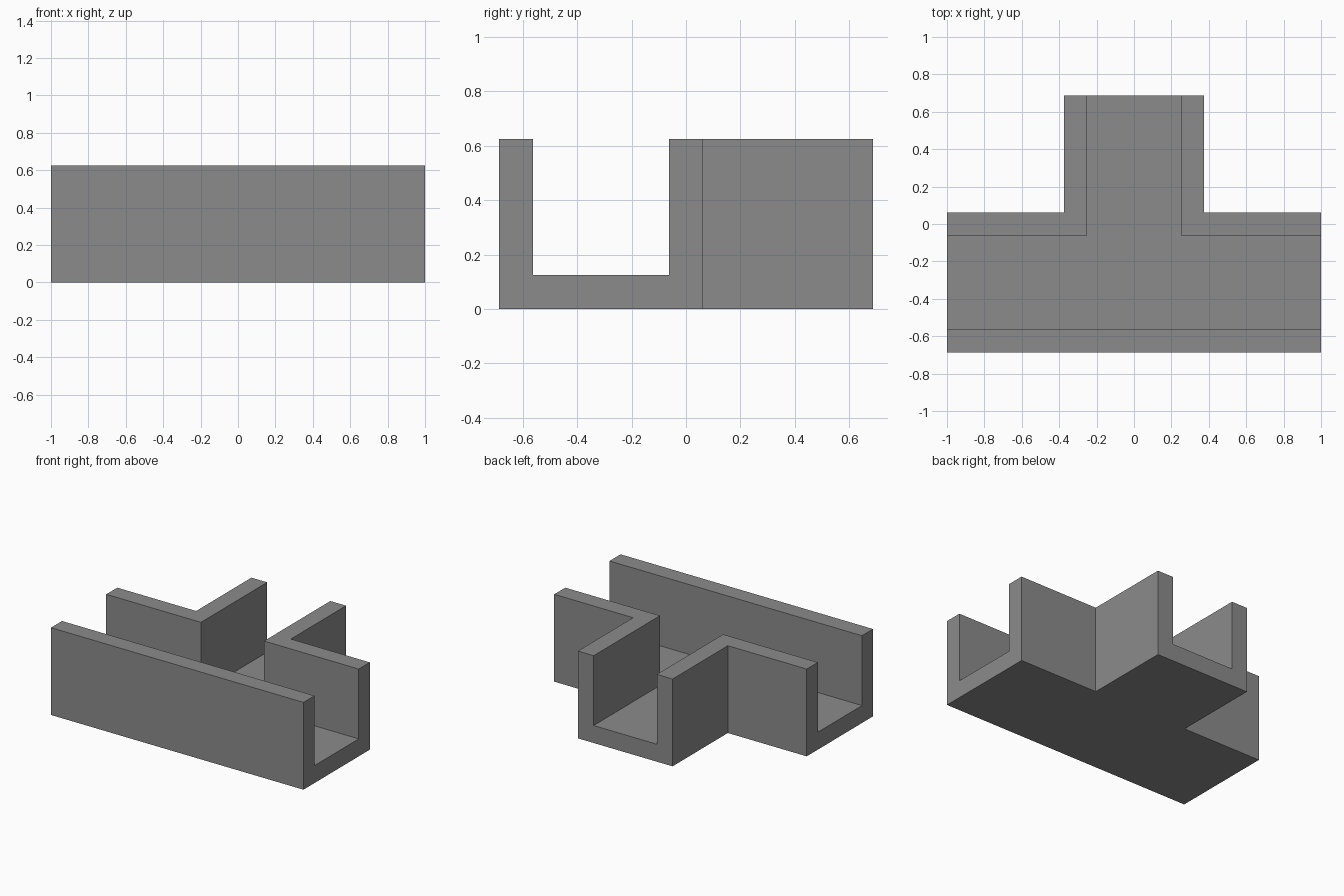
import bpy
import bmesh

cube = bpy.data.objects.get("Cube")
if cube:
    bpy.data.objects.remove(cube, do_unlink=True)

WALL = 0.125
HALF_LENGTH = 1.0
HALF_DEPTH = 0.6875
HEIGHT = 0.625
HALF_BRANCH = 0.375
BACK_WALL = 0.0625
OVERSHOOT = 0.1

# Single flat grey
grey = bpy.data.materials.new("mid_grey")
grey.use_nodes = True
colour = (0.26, 0.26, 0.26, 1.0)
grey.diffuse_color = colour
grey.node_tree.nodes["Principled BSDF"].inputs["Base Color"].default_value = colour


def tee_prism(name, half_x, front, shoulder, half_branch, back, bottom, top):
    """Extrude a T-shaped plan between two heights."""
    right = [(half_x, front), (half_x, shoulder),
             (half_branch, shoulder), (half_branch, back)]
    outline = right + [(-x, y) for x, y in reversed(right)]
    bm = bmesh.new()
    base = bm.faces.new([bm.verts.new((x, y, bottom)) for x, y in outline])
    extruded = bmesh.ops.extrude_face_region(bm, geom=[base], use_keep_orig=True)
    verts = [g for g in extruded["geom"] if isinstance(g, bmesh.types.BMVert)]
    bmesh.ops.translate(bm, verts=verts, vec=(0, 0, top - bottom))
    bmesh.ops.recalc_face_normals(bm, faces=bm.faces)
    mesh = bpy.data.meshes.new(name)
    bm.to_mesh(mesh)
    bm.free()
    mesh.materials.append(grey)
    obj = bpy.data.objects.new(name, mesh)
    bpy.context.collection.objects.link(obj)
    return obj


# Solid T-shaped block
channel = tee_prism("tee_channel", HALF_LENGTH, -HALF_DEPTH, BACK_WALL,
                    HALF_BRANCH, HALF_DEPTH, 0, HEIGHT)

# Open channel running out through all three ends
cutter = tee_prism("channel_cutter", HALF_LENGTH + OVERSHOOT, -HALF_DEPTH + WALL,
                   BACK_WALL - WALL, HALF_BRANCH - WALL, HALF_DEPTH + OVERSHOOT,
                   WALL, HEIGHT + OVERSHOOT)
cutter.hide_render = True

hollow = channel.modifiers.new("hollow", 'BOOLEAN')
hollow.operation = 'DIFFERENCE'
hollow.solver = 'EXACT'
hollow.object = cutter

# Bake the cut and discard the cutter
bpy.context.view_layer.objects.active = channel
bpy.ops.object.modifier_apply(modifier=hollow.name)
bpy.data.objects.remove(cutter, do_unlink=True)
